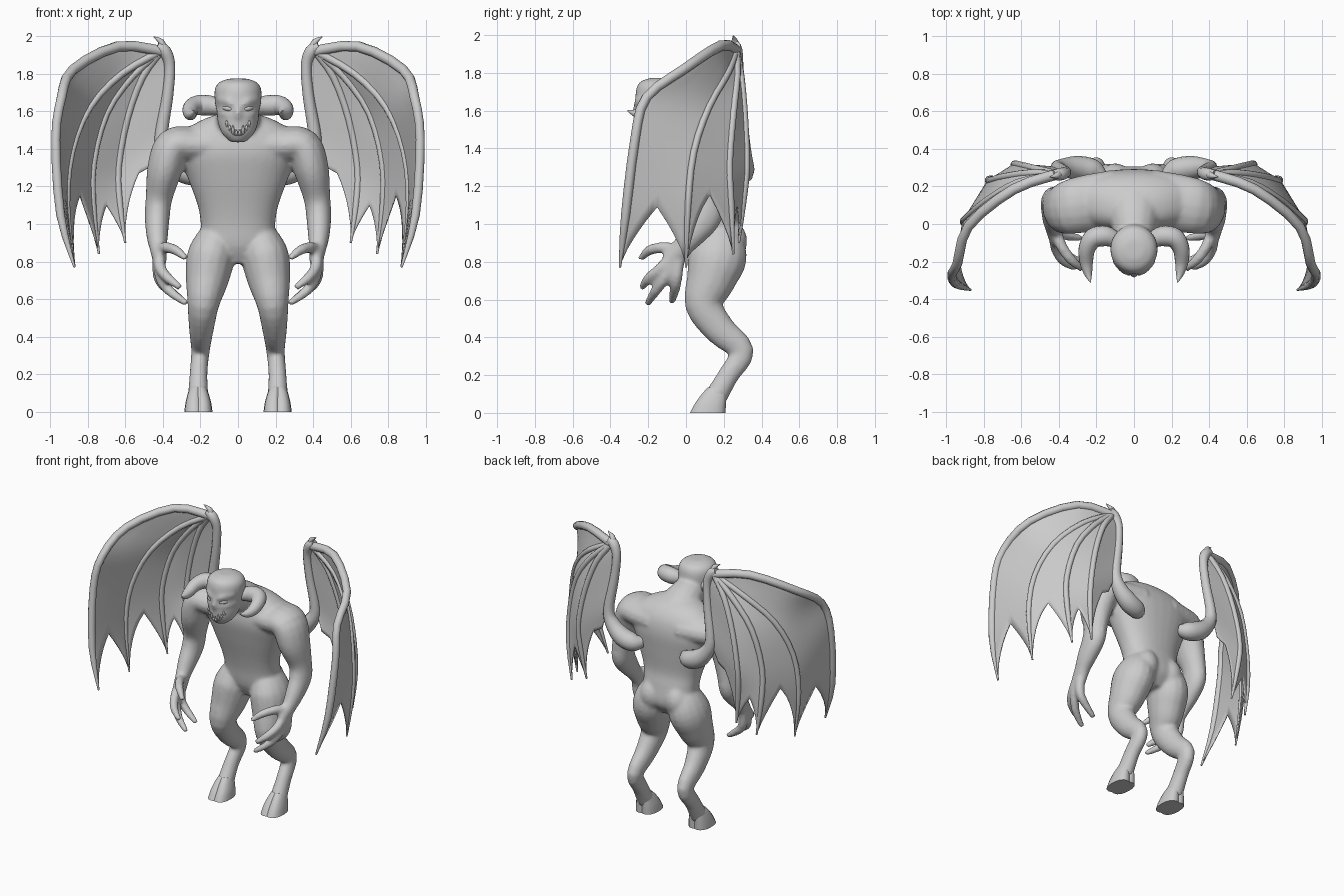
import bpy, bmesh, math
from mathutils import Vector

X, Y, Z = Vector((1, 0, 0)), Vector((0, 1, 0)), Vector((0, 0, 1))


def spline(pts, n=4):
    P = [pts[0]] + list(pts) + [pts[-1]]
    out = []
    for i in range(len(pts) - 1):
        for k in range(n):
            t = k / n
            out.append(tuple(.5 * (2*b + (c-a)*t + (2*a-5*b+4*c-d)*t*t + (3*b-a-3*c+d)*t**3)
                             for a, b, c, d in zip(*P[i:i+4])))
    return out + [tuple(pts[-1])]


def tube(bm, pts, ref=X, n=4, sides=16, mirror=True, level=False, power=2.0):
    """Loft ellipses (x, y, z, radius along ref, other radius) along a smooth path."""
    S = spline(pts, n)
    C = [Vector(p[:3]) for p in S]
    for sx in ((1, -1) if mirror else (1,)):
        rings = []
        for i, p in enumerate(S):
            t = Z if level else (C[min(i+1, len(C)-1)] - C[max(i-1, 0)]).normalized()
            u = (ref - t * ref.dot(t)).normalized()
            v = t.cross(u)
            ring = []
            for k in range(sides):
                a = 2 * math.pi * k / sides
                c, s = math.cos(a), math.sin(a)
                c = math.copysign(abs(c) ** (2 / power), c)
                s = math.copysign(abs(s) ** (2 / power), s)
                q = C[i] + u * c * p[3] + v * s * p[-1]
                ring.append(bm.verts.new((q.x * sx, q.y, q.z)))
            rings.append(ring)
        for A, B in zip(rings, rings[1:]):
            for k in range(sides):
                j = (k + 1) % sides
                bm.faces.new((A[k], A[j], B[j], B[k]))
        bm.faces.new(rings[0])
        bm.faces.new(rings[-1])


def finish(name, bm, angle=50):
    bmesh.ops.recalc_face_normals(bm, faces=bm.faces)
    me = bpy.data.meshes.new(name)
    bm.to_mesh(me)
    bm.free()
    for f in me.polygons:
        f.use_smooth = True
    me.set_sharp_from_angle(angle=math.radians(angle))
    ob = bpy.data.objects.new(name, me)
    bpy.context.collection.objects.link(ob)
    return ob


# Body: overlapping lofts fused by a voxel remesh
bm = bmesh.new()
# torso
tube(bm, [(0, .17, .79, .08, .07), (0, .18, .88, .19, .125), (0, .165, 1.0, .198, .128),
          (0, .145, 1.1, .215, .13), (0, .13, 1.25, .27, .155), (0, .12, 1.38, .32, .172),
          (0, .115, 1.48, .3, .155), (0, .1, 1.55, .2, .115), (0, .08, 1.59, .09, .06)],
     mirror=False, level=True, sides=32, power=2.3)
# neck
tube(bm, [(0, .12, 1.46, .17, .13), (0, .03, 1.54, .13, .11), (0, -.1, 1.59, .1, .1)], mirror=False)
# head
tube(bm, [(0, -.19, 1.435, .04, .04), (0, -.175, 1.48, .085, .085), (0, -.155, 1.54, .108, .112),
          (0, -.14, 1.6, .114, .128), (0, -.135, 1.66, .125, .134), (0, -.135, 1.72, .124, .128),
          (0, -.135, 1.755, .1, .105), (0, -.135, 1.774, .05, .05)],
     mirror=False, level=True, sides=24)
# legs
tube(bm, [(.09, .17, 1.01, .03, .03), (.11, .175, .95, .09, .11), (.143, .168, .83, .127, .155),
          (.165, .13, .7, .114, .13), (.185, .095, .57, .085, .1), (.195, .18, .44, .066, .083),
          (.2, .295, .325, .05, .066), (.21, .225, .2, .048, .056), (.212, .155, .08, .056, .062)])
# buttocks
tube(bm, [(.08, .2, 1.04, .01, .01), (.09, .215, .99, .06, .07), (.1, .225, .91, .09, .1),
          (.11, .215, .82, .07, .07), (.12, .2, .77, .01, .01)])
# arms, rooted deep in the chest
tube(bm, [(.1, .125, 1.42, .165, .11), (.24, .11, 1.42, .155, .1), (.345, .09, 1.41, .145, .1),
          (.39, .085, 1.29, .128, .094),
          (.42, .11, 1.14, .09, .072), (.43, .1, 1.04, .09, .067), (.43, .03, .94, .07, .058),
          (.425, -.02, .875, .056, .047), (.415, -.075, .8, .062, .036)], ref=Y)
# thumb and fingers
r = (.034, .031, .028, .018)
for path in ([(.42, -.03, .86), (.385, -.12, .875), (.33, -.195, .86), (.275, -.24, .815)],
             [(.42, -.08, .82), (.41, -.14, .76), (.37, -.2, .71), (.305, -.235, .66)],
             [(.42, -.07, .8), (.41, -.115, .71), (.36, -.165, .64), (.27, -.205, .575)],
             [(.425, -.04, .81), (.42, -.05, .71), (.37, -.06, .65), (.28, -.075, .585)]):
    tube(bm, [p + (q,) for p, q in zip(path, r)], ref=Y, sides=10)
# brows, cheekbones and nose
tube(bm, [(.015, -.258, 1.63, .016), (.05, -.252, 1.65, .02), (.1, -.2, 1.665, .018)], ref=Z, sides=8)
tube(bm, [(.03, -.255, 1.575, .014), (.07, -.228, 1.585, .018), (.105, -.17, 1.6, .016)], ref=Z, sides=8)
tube(bm, [(0, -.26, 1.64, .014), (0, -.268, 1.59, .02), (0, -.262, 1.56, .016)], mirror=False, sides=8)
body = finish("body", bm)
m = body.modifiers.new("fuse", 'REMESH')
m.mode, m.voxel_size, m.use_smooth_shade = 'VOXEL', .011, True
m = body.modifiers.new("soften", 'SMOOTH')
m.factor, m.iterations = .5, 10

# Hooves: two close-set flat-bottomed toes each
bm = bmesh.new()
for dx in (-.022, .022):
    tube(bm, [(.211+dx, .115, 0, .053, .094), (.211+dx, .13, .05, .046, .082),
              (.212+dx*.8, .15, .1, .037, .066), (.212+dx*.5, .168, .135, .03, .052)], level=True, power=2.3)
finish("hooves", bm)

# Horns curling out and forward
bm = bmesh.new()
tube(bm, [(.09, -.09, 1.62, .04), (.15, -.065, 1.63, .054), (.215, -.075, 1.632, .053),
          (.25, -.13, 1.615, .045), (.254, -.2, 1.588, .036), (.245, -.26, 1.585, .023),
          (.232, -.31, 1.6, .003)], ref=Z)
finish("horns", bm)


def face_y(x):
    return -.262 + 6 * x * x


# Eyes
bm = bmesh.new()
tube(bm, [(.03, -.256, 1.61, .004), (.038, -.254, 1.612, .011), (.056, -.245, 1.615, .014),
          (.074, -.228, 1.619, .011), (.082, -.216, 1.622, .004)], ref=Z, sides=10)
finish("eyes", bm)

# Grinning lips and pointed teeth
bm = bmesh.new()
for drop in (.055, .085):
    xs = [i * .016 - .08 for i in range(11)]
    tube(bm, [(x, face_y(x) + .004, 1.56 - drop * (1 - (x / .08) ** 2), .007) for x in xs],
         ref=Z, n=2, sides=8, mirror=False)
finish("lips", bm)
bm = bmesh.new()
for x, h in ((.009, .024), (.027, .042), (.045, .026), (.06, .03)):
    z = 1.475 + .085 * (x / .08) ** 2
    y = face_y(x) - .004
    tube(bm, [(x, y + .006, z, .009), (x, y - .006, z + h * .5, .008), (x, y - .003, z + h, .001)], sides=8)
finish("teeth", bm)

# Wings: arm bone, four finger bones and webbing
wrist = (.41, .265, 1.92)
fingers = [
    [wrist, (.64, .185, 1.945), (.88, -.01, 1.82), (.94, -.21, 1.67), (.97, -.27, 1.45),
     (.945, -.32, 1.05), (.87, -.35, .77)],
    [wrist, (.62, .22, 1.8), (.79, .12, 1.62), (.885, .04, 1.38), (.91, .01, 1.1), (.87, 0, .77)],
    [wrist, (.56, .27, 1.79), (.7, .25, 1.59), (.77, .23, 1.32), (.77, .24, 1.08), (.74, .25, .84)],
    [wrist, (.51, .29, 1.78), (.59, .31, 1.56), (.637, .32, 1.3), (.628, .3, 1.1), (.6, .28, .9)],
]
inner = [wrist, (.37, .275, 1.84), (.375, .285, 1.68), (.395, .3, 1.5), (.43, .3, 1.4), (.47, .29, 1.3)]
bm = bmesh.new()
for i, f in enumerate(fingers):
    base = .029 if i == 0 else .021
    tube(bm, [p + (base * (1 - .25 * k / len(f)) if k < len(f) - 1 else .006,)
              for k, p in enumerate(f)], ref=Vector((.6, .8, 0)), n=3, sides=10)
tube(bm, [(.17, .25, 1.27, .035), (.22, .285, 1.265, .06), (.3, .298, 1.29, .064),
          (.375, .3, 1.36, .05), (.408, .3, 1.46, .036), (.375, .285, 1.68, .03),
          (.363, .275, 1.84, .029), (.39, .265, 1.92, .034), (.43, .262, 1.945, .026)],
     ref=Y, sides=12)
tube(bm, [(.4, .265, 1.93, .025), (.41, .258, 1.97, .017), (.45, .25, 1.997, .002)], ref=Y, sides=8)
finish("wing_bones", bm)


def at(curve, u):
    f = u * (len(curve) - 1)
    i = min(int(f), len(curve) - 2)
    return Vector(curve[i]).lerp(Vector(curve[i+1]), f - i)


bm = bmesh.new()
edges = [spline(c, 4) for c in fingers + [inner]]
for sx in (1, -1):
    for A, B, dip in zip(edges, edges[1:], (.18, .24, .2, .22)):
        rows, cols = 20, 12
        grid = []
        for r in range(rows + 1):
            row = []
            for c in range(cols + 1):
                s = c / cols
                u = (.04 + .95 * r / rows) * (1 - dip * (1 - abs(2*s - 1)) ** .6)
                p = at(A, u).lerp(at(B, u), s)
                row.append(bm.verts.new((p.x * sx, p.y, p.z)))
            grid.append(row)
        for r in range(rows):
            for c in range(cols):
                bm.faces.new((grid[r][c], grid[r][c+1], grid[r+1][c+1], grid[r+1][c]))
web = finish("wing_membranes", bm)
m = web.modifiers.new("thickness", 'SOLIDIFY')
m.thickness, m.offset = .008, 0
